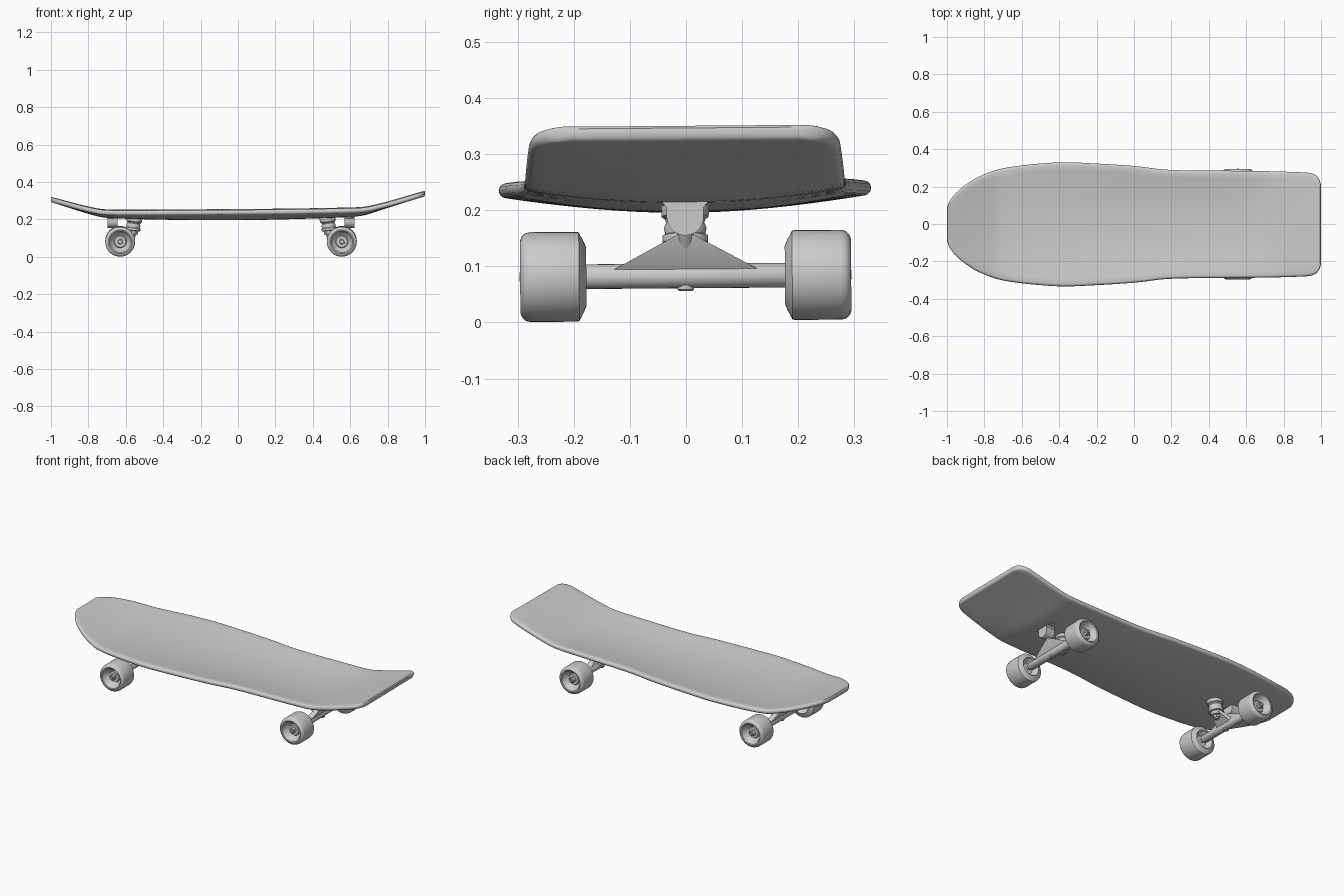
import bpy, bmesh, math
from mathutils import Vector, Matrix

if "Cube" in bpy.data.objects:
    bpy.data.objects.remove(bpy.data.objects["Cube"])

grey = bpy.data.materials.new("plain_grey")
grey.diffuse_color = (0.6, 0.6, 0.6, 1)
grey.use_nodes = True
grey.node_tree.nodes["Principled BSDF"].inputs["Base Color"].default_value = grey.diffuse_color
ROLL = Matrix.Rotation(math.radians(0.45), 4, 'X')   # slight lean of the whole board


def finish(name, bm, angle=35):
    bmesh.ops.recalc_face_normals(bm, faces=bm.faces)
    me = bpy.data.meshes.new(name)
    bm.to_mesh(me)
    bm.free()
    me.materials.append(grey)
    me.polygons.foreach_set("use_smooth", [True] * len(me.polygons))
    me.set_sharp_from_angle(angle=math.radians(angle))
    ob = bpy.data.objects.new(name, me)
    ob.matrix_world = ROLL
    bpy.context.collection.objects.link(ob)
    return ob


def loft(name, rings, angle=35):
    """Skin a list of closed rings and cap both ends."""
    bm = bmesh.new()
    vs = [[bm.verts.new(p) for p in r] for r in rings]
    n = len(vs[0])
    for a, b in zip(vs, vs[1:]):
        for i in range(n):
            j = (i + 1) % n
            bm.faces.new((a[i], a[j], b[j], b[i]))
    bm.faces.new(vs[0])
    bm.faces.new(vs[-1])
    return finish(name, bm, angle)


def lathe(name, start, end, profile, seg=32):
    """Revolve (distance, radius) pairs about the line from start to end."""
    start, axis = Vector(start), (Vector(end) - Vector(start)).normalized()
    u = axis.orthogonal().normalized()
    v = axis.cross(u)
    rings = []
    for d, r in profile:
        rings.append([start + axis * d + (u * math.cos(t) + v * math.sin(t)) * r
                      for t in (2 * math.pi * i / seg for i in range(seg))])
    return loft(name, rings)


def hull(name, pts):
    bm = bmesh.new()
    for p in pts:
        bm.verts.new(p)
    res = bmesh.ops.convex_hull(bm, input=bm.verts)
    junk = [g for g in res["geom_interior"] if isinstance(g, bmesh.types.BMVert)]
    bmesh.ops.delete(bm, geom=junk, context='VERTS')
    return finish(name, bm, 25)


def box(name, x0, x1, y0, y1, z0, z1):
    return hull(name, [(x, y, z) for x in (x0, x1) for y in (y0, y1) for z in (z0, z1)])


def curve(table, x):
    """Smooth interpolation through (x, value) points."""
    def slope(i):
        if i in (0, len(table) - 1):
            a, b = (0, 1) if i == 0 else (i - 1, i)
            return (table[b][1] - table[a][1]) / (table[b][0] - table[a][0])
        (x0, y0), (x1, y1), (x2, y2) = table[i - 1:i + 2]
        a, b = (y1 - y0) / (x1 - x0), (y2 - y1) / (x2 - x1)
        return 0 if a * b <= 0 else 2 * a * b / (a + b)
    for i in range(len(table) - 1):
        (xa, ya), (xb, yb) = table[i], table[i + 1]
        if x <= xb:
            h = xb - xa
            t = (x - xa) / h
            return (ya * (2*t**3 - 3*t*t + 1) + slope(i) * h * (t**3 - 2*t*t + t)
                    + yb * (3*t*t - 2*t**3) + slope(i + 1) * h * (t**3 - t*t))
    return table[-1][1]


# Deck: half width, rail height and concave depth along the length
WIDTH = [(-1, .09), (-.985, .125), (-.95, .17), (-.9, .212), (-.83, .255), (-.7, .3),
         (-.5, .325), (-.37, .332), (-.2, .325), (0, .312), (.18, .292), (.3, .288),
         (.6, .286), (.93, .277), (.965, .267), (.985, .25), (.995, .23), (1, .21)]
RAIL = [(-1, .32), (-.78, .264), (-.72, .254), (-.64, .252), (0, .256), (.6, .264),
        (.67, .267), (.74, .28), (1, .352)]
DEPTH = [(-1, 0), (-.85, .008), (-.65, .02), (0, .033), (.6, .024), (.8, .006), (1, 0)]
THICK = .027

xs = [-1, -.996, -.992, -.985, -.97] + [-.95 + .025 * i for i in range(77)]
xs += [.965, .975, .985, .99, .995, 1]
rings = []
for x in xs:
    w, rail, dep = curve(WIDTH, x), curve(RAIL, x), curve(DEPTH, x)
    t = THICK * (.6 if abs(x) == 1 else 1)
    r = t / 2
    mid = rail - THICK / 2
    flat = [-1 + 2 * i / 20 for i in range(21)]

    def sag(y):
        return mid - dep * (1 - (y / w) ** 2)
    ring = [(x, s * (w - r), sag(s * (w - r)) + r) for s in flat]
    for a in (60, 30, 0, -30, -60):                   # rounded rail
        c, s = math.cos(math.radians(a)), math.sin(math.radians(a))
        ring.append((x, w - r + r * c, sag(w - r) + r * s))
    ring += [(x, s * (w - r), sag(s * (w - r)) - r) for s in reversed(flat)]
    for a in (-60, -30, 0, 30, 60):
        c, s = math.cos(math.radians(a)), math.sin(math.radians(a))
        ring.append((x, -(w - r + r * c), sag(w - r) + r * s))
    rings.append(ring)
loft("deck", rings, 50)

# Trucks: "out" points from the board centre towards its nearer end
AZ = .083
WHEEL = [(.026, .03), (.012, .048), (0, .052), (.004, .062), (.013, .079), (.017, .08),
         (.1, .08), (.109, .078), (.115, .072), (.118, .064), (.116, .058), (.092, .046),
         (.084, .034), (.09, .03), (.09, .018), (.08, .016)]

for label, ax, out in (("front", -.63, -1), ("rear", .555, 1)):
    def X(d):
        return ax + out * d

    box(label + "_baseplate", X(-.115), X(.07), -.07, .07, .214, .228)

    # Pivot housing with a rounded lower end
    u_shape = [(-.042, .216), (-.033, .205)]
    u_shape += [(.033 * math.cos(a), .188 + .033 * math.sin(a))
                for a in (math.pi * (1 + i / 12) for i in range(13))]
    u_shape += [(.033, .205), (.042, .216)]
    loft(label + "_pivot_housing", [[(X(d), y, z) for y, z in u_shape] for d in (.015, .068)])

    # Hanger: axle tube, sloped web up to the pivot, arm back to the kingpin
    lathe(label + "_hanger_tube", (ax, -.18, AZ), (ax, .18, AZ),
          [(0, .02), (.004, .022), (.356, .022), (.36, .02)], 24)
    hull(label + "_hanger_web",
         [(X(d), y, z) for y in (-.13, .13) for d, z in ((-.018, .094), (.018, .094), (0, .066))]
         + [(X(d), y, .16) for d in (.012, .036) for y in (-.008, .008)])
    lathe(label + "_pivot_pin", (X(.015), 0, .14), (X(.04), 0, .18),
          [(0, .016), (.045, .014)], 16)
    hull(label + "_kingpin_arm",
         [(X(0), y, z) for y in (-.06, .06) for z in (.07, .1)]
         + [(X(-.085), y, z) for y in (-.025, .025) for z in (.138, .152)])

    # Kingpin stack: cupped seat, two bushings with washers, nut
    lathe(label + "_bushings", (X(-.078), 0, .218), (X(-.062), 0, .1),
          [(0, .044), (.03, .042), (.034, .036), (.04, .034), (.05, .038), (.062, .036),
           (.064, .041), (.076, .041), (.078, .032), (.092, .027), (.093, .031),
           (.097, .031), (.098, .012), (.118, .012)], 28)
    lathe(label + "_kingpin_nut", (X(-.066), 0, .122), (X(-.062), 0, .1),
          [(0, .019), (.014, .019)], 6)
    lathe(label + "_hanger_boss", (ax, 0, .075), (ax, 0, .056),
          [(0, .015), (.016, .015), (.019, .011)], 16)

    # Axle, wheels, bearings and nuts
    lathe(label + "_axle", (ax, -.296, AZ), (ax, .296, AZ), [(0, .008), (.592, .008)], 16)
    for side, s in (("left", -1), ("right", 1)):
        def part(name, y, profile, seg=32):
            lathe(f"{label}_{side}_{name}", (ax, s * y, AZ), (ax, s * (y + 1), AZ), profile, seg)
        part("wheel", .177, WHEEL, 40)
        part("bearing", .25, [(0, .026), (.014, .026), (.016, .022)], 24)
        part("axle_nut", .262, [(0, .016), (.024, .016), (.027, .012)], 6)
